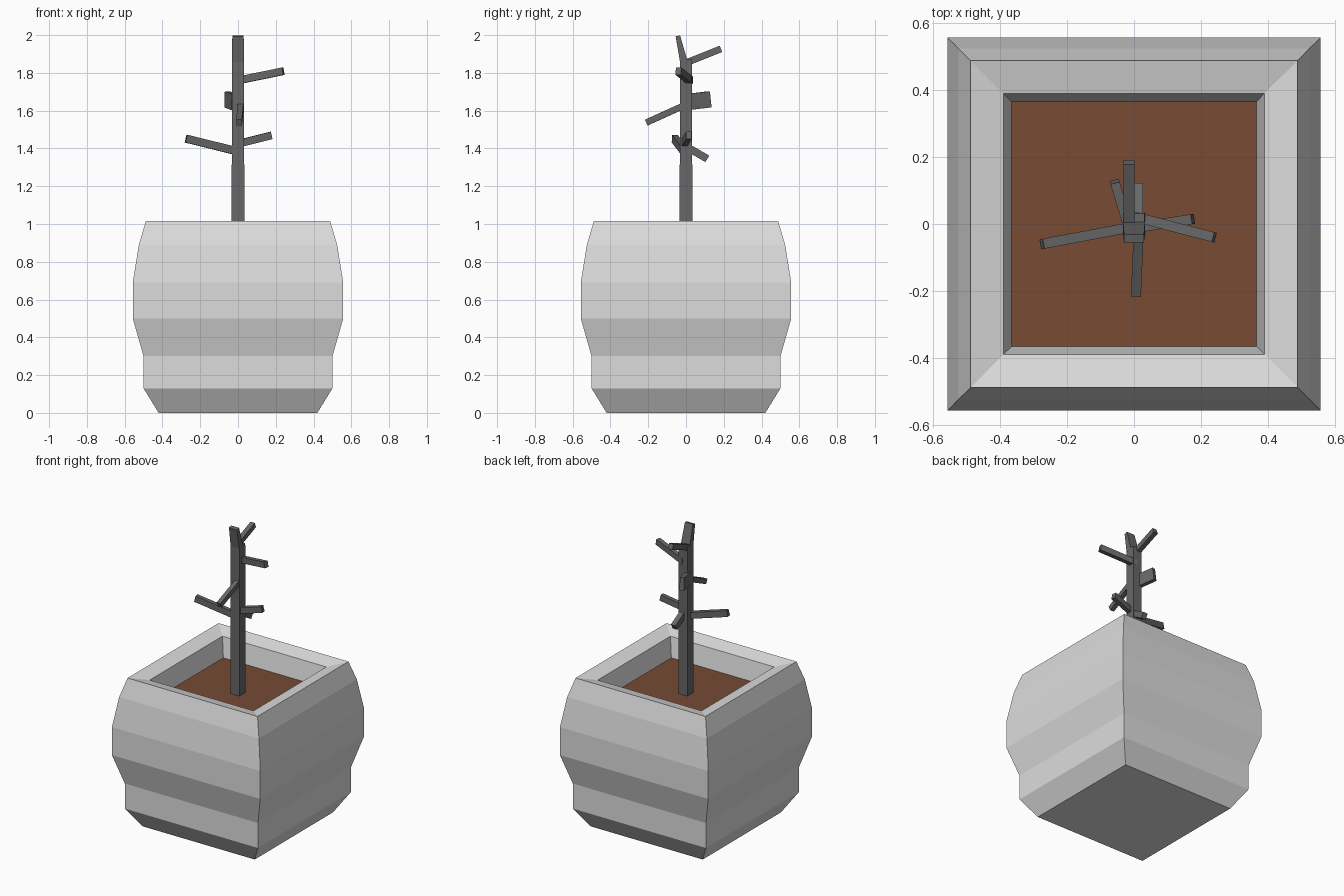
import bpy, bmesh
from mathutils import Vector

cube = bpy.data.objects.get("Cube")
if cube:
    bpy.data.objects.remove(cube, do_unlink=True)


def material(name, rgb):
    m = bpy.data.materials.new(name)
    m.use_nodes = True
    m.diffuse_color = (*rgb, 1)
    bsdf = next(n for n in m.node_tree.nodes if n.type == 'BSDF_PRINCIPLED')
    bsdf.inputs["Base Color"].default_value = (*rgb, 1)
    return m


stone = material("pale grey stone", (0.72, 0.72, 0.72))
earth = material("brown soil", (0.184, 0.07, 0.034))
bark = material("dark grey bark", (0.135, 0.135, 0.135))


def finish(name, bm, mat):
    bmesh.ops.recalc_face_normals(bm, faces=bm.faces)
    mesh = bpy.data.meshes.new(name)
    bm.to_mesh(mesh)
    bm.free()
    mesh.materials.append(mat)
    obj = bpy.data.objects.new(name, mesh)
    bpy.context.collection.objects.link(obj)
    return obj


def loft(name, rings, mat, cap_end=True):
    """Join a series of four-cornered rings into one solid."""
    bm = bmesh.new()
    loops = [[bm.verts.new(p) for p in ring] for ring in rings]
    for a, b in zip(loops, loops[1:]):
        for i in range(4):
            j = (i + 1) % 4
            bm.faces.new((a[i], a[j], b[j], b[i]))
    bm.faces.new(loops[0][::-1])
    if cap_end:
        bm.faces.new(loops[-1])
    return finish(name, bm, mat)


CORNERS = ((-1, -1), (1, -1), (1, 1), (-1, 1))


def square(half, z):
    return [(x * half, y * half, z) for x, y in CORNERS]


def stick(name, start, end, size, end_size=None):
    """Square-ended twig; size is (sideways, upright) thickness."""
    start, end = Vector(start), Vector(end)
    d = (end - start).normalized()
    side = d.cross(Vector((0, 0, 1))).normalized()
    up = side.cross(d)
    rings = [[c + side * (x * s[0] / 2) + up * (y * s[1] / 2) for x, y in CORNERS]
             for c, s in ((start, size), (end, end_size or size))]
    return loft(name, rings, bark)


# Pot: outer wall, sloping rim and inner wall in one profile
profile = [(0.42, 0), (0.50, 0.13), (0.50, 0.30), (0.557, 0.50), (0.557, 0.69),
           (0.525, 0.89), (0.488, 1.015), (0.39, 0.99), (0.366, 0.855)]
loft("pot", [square(h, z) for h, z in profile], stone, cap_end=False)

# Soil filling the pot
bm = bmesh.new()
bm.faces.new([bm.verts.new(p) for p in square(0.367, 0.858)])
finish("soil", bm, earth)

# Trunk and forked top
loft("trunk", [square(0.034, 0.85), square(0.032, 1.87)], bark)
stick("top_fork_front", (0, -0.012, 1.86), (0, -0.043, 1.996), (0.066, 0.04), (0.06, 0.024))
stick("top_fork_back", (-0.015, 0, 1.853), (-0.015, 0.185, 1.927), (0.032, 0.036))

# Side branches
stick("low_right_branch", (0, -0.008, 1.384), (-0.275, -0.06, 1.452), (0.03, 0.042))
stick("low_left_branch", (0, -0.012, 1.425), (0.176, 0.015, 1.469), (0.03, 0.04))
stick("high_left_branch", (0, 0.022, 1.76), (0.24, -0.04, 1.809), (0.03, 0.04))
stick("front_branch", (0.015, 0, 1.632), (0.006, -0.21, 1.537), (0.03, 0.034))
stick("mid_back_branch", (-0.02, 0, 1.645), (-0.058, 0.127, 1.66), (0.028, 0.086))
stick("low_back_branch", (0.01, 0, 1.41), (0.01, 0.113, 1.345), (0.034, 0.04))
